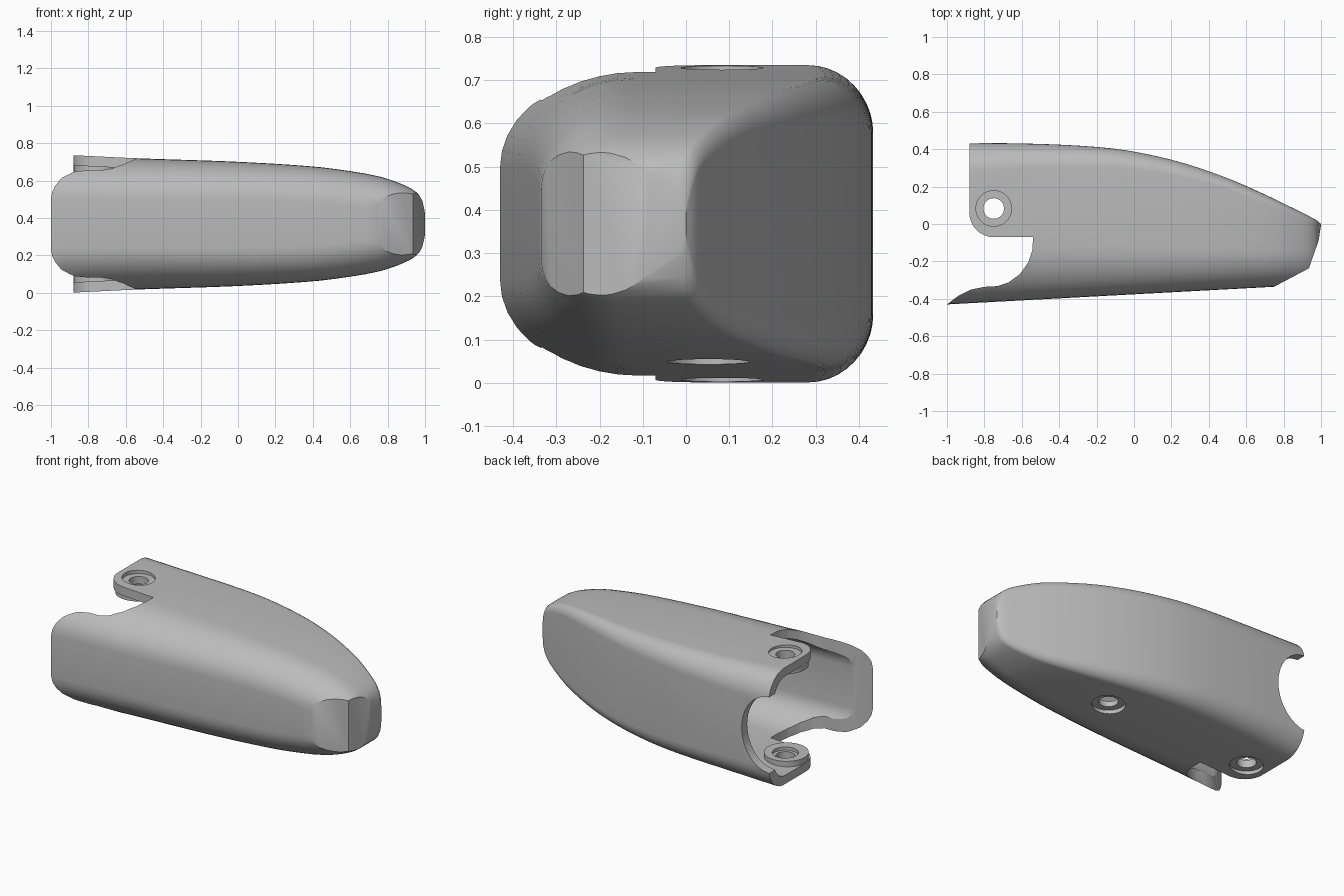
import bpy, bmesh, math
from mathutils import Vector

if "Cube" in bpy.data.objects:
    bpy.data.objects.remove(bpy.data.objects["Cube"], do_unlink=True)

grey = bpy.data.materials.new("plain_grey")
grey.use_nodes = True
grey.diffuse_color = (0.5, 0.5, 0.5, 1)
grey.node_tree.nodes["Principled BSDF"].inputs["Base Color"].default_value = (0.5, 0.5, 0.5, 1)

MID = 0.368      # mid height of the shell
WALL = 0.055     # shell thickness

# Outline keys along the length: (x, value)
BACK = [(-1, .435), (-.88, .434), (-.5, .428), (-.2, .412), (0, .387), (.25, .33),
        (.5, .245), (.7, .158), (.85, .085), (.93, .045), (.98, .018), (1, 0)]
HALF = [(-1, .371), (-.88, .367), (-.54, .351), (0, .332), (.4, .307), (.6, .282),
        (.75, .255), (.85, .223), (.92, .192), (.96, .163), (.985, .125), (1, .06)]


def sample(keys, x):
    """Smooth (Hermite) reading of a key list."""
    n = len(keys)
    i = 0
    while i < n - 2 and x > keys[i + 1][0]:
        i += 1

    def slope(k):
        a, b = keys[max(k - 1, 0)], keys[min(k + 1, n - 1)]
        return (b[1] - a[1]) / (b[0] - a[0])
    (x0, y0), (x1, y1) = keys[i], keys[i + 1]
    d = x1 - x0
    t = min(max((x - x0) / d, 0), 1)
    s = t * t * (3 - 2 * t)
    return (y0 + (y1 - y0) * s + d * slope(i) * t * (1 - t) ** 2
            - d * slope(i + 1) * t * t * (1 - t))


def section(x, inset=0, steps=10):
    """Rounded cross-section with wide front corners and tight back corners."""
    f = min(max((x + 1) / 2, 0), 1)
    hi = sample(BACK, x) - inset
    lo = -.43 + .054 * (x + 1) + inset
    h = sample(HALF, x) - inset
    front = (.33 - .15 * f - inset, min(.24 - .07 * f - inset, h * .9))
    back = (.16 - .13 * f - inset * .8, min(.17 - .13 * f - inset * .8, h * .9))
    corners = [(hi, 1, 1, back, 0), (lo, -1, 1, front, 1),
               (lo, -1, -1, front, 2), (hi, 1, -1, back, 3)]
    ring = []
    for edge, sy, sz, (ry, rz), quarter in corners:
        ry, rz = max(ry, .01), max(rz, .01)
        for k in range(steps + 1):
            a = (quarter + k / steps) * math.pi / 2
            ring.append((x, edge - sy * ry + ry * math.cos(a),
                         MID + sz * (h - rz) + rz * math.sin(a)))
    return ring


def make_object(name, bm):
    bmesh.ops.recalc_face_normals(bm, faces=bm.faces)
    mesh = bpy.data.meshes.new(name)
    bm.to_mesh(mesh)
    bm.free()
    ob = bpy.data.objects.new(name, mesh)
    bpy.context.collection.objects.link(ob)
    mesh.materials.append(grey)
    return ob


def loft(rings):
    bm = bmesh.new()
    rows = [[bm.verts.new(p) for p in r] for r in rings]
    n = len(rows[0])
    for a, b in zip(rows, rows[1:]):
        for i in range(n):
            j = (i + 1) % n
            bm.faces.new((a[i], a[j], b[j], b[i]))
    bm.faces.new(rows[0])
    bm.faces.new(rows[-1])
    return bm


def prism(points, z0, z1):
    return loft([[(x, y, z) for x, y in points] for z in (z0, z1)])


def circle(cx, cy, rx, ry=None, n=48):
    ry = ry or rx
    return [(cx + rx * math.cos(2 * math.pi * i / n), cy + ry * math.sin(2 * math.pi * i / n))
            for i in range(n)]


def slice_off(bm, a, b):
    """Cut along the upright plane through a and b, keeping the back-left side."""
    normal = Vector((b[1] - a[1], a[0] - b[0], 0))
    cut = bmesh.ops.bisect_plane(bm, geom=bm.verts[:] + bm.edges[:] + bm.faces[:],
                                 plane_co=(*a, 0), plane_no=normal, clear_outer=True)
    edges = [e for e in cut["geom_cut"] if isinstance(e, bmesh.types.BMEdge)]
    bmesh.ops.holes_fill(bm, edges=edges, sides=0)


def boolean(target, tool, operation="DIFFERENCE"):
    mod = target.modifiers.new(tool.name, "BOOLEAN")
    mod.operation, mod.object, mod.solver = operation, tool, "EXACT"
    bpy.context.view_layer.objects.active = target
    bpy.ops.object.modifier_apply(modifier=mod.name)
    bpy.data.objects.remove(tool, do_unlink=True)


# Tapered shell with a bevelled tip
xs = [-1 + .08 * i for i in range(23)] + [.8, .84, .88, .91, .935, .955, .97, .985, .995, 1]
body = loft([section(x) for x in xs])
slice_off(body, (.75, -.335), (.935, -.237))
slice_off(body, (.935, -.237), (.99, -.08))
slice_off(body, (.985, -.1), (1.001, 0))
shell = make_object("fingertip_shell", body)

# Hollow inside, open at the root
boolean(shell, make_object("hollow", loft([section(-1.1 + .07 * i, WALL) for i in range(22)])))

# Side opening that leaves the front flap and the rounded hinge tabs
HX, HY = -.75, .06
tab = [(HX - .13 * math.sin(i * math.pi / 20), HY - .13 * math.cos(i * math.pi / 20))
       for i in range(11)]
opening = [(-1.0, -.43), (-.94, -.385), (-.87, -.35), (-.8, -.336), (-.73, -.332),
           (-.67, -.312), (-.61, -.268), (-.565, -.205), (-.543, -.14), (-.54, -.07)]
boolean(shell, make_object("opening", prism(
    opening + tab + [(-.88, .6), (-1.2, .6), (-1.2, -.43)], -.2, 1)))

# Curved relief in the back wall
relief = loft([[(x, y, z) for x, z in circle(-.89, MID, .2, .24)] for y in (.25, .6)])
boolean(shell, make_object("relief", relief))

# Hinge bosses inside the tabs, with stepped pin holes
HY = .083
for sign in (1, -1):
    def span(a, b):
        return sorted((MID + sign * a, MID + sign * b))
    boolean(shell, make_object("boss", prism(circle(HX, HY - .01, .128), *span(.275, .34))), "UNION")
    boolean(shell, make_object("outer_step", prism(circle(HX, HY, .095), *span(.343, .5))))
    boolean(shell, make_object("inner_step", prism(circle(HX, HY, .075), *span(.2, .295))))
    boolean(shell, make_object("pin_hole", prism(circle(HX, HY, .055), *span(.2, .5))))

# Stepped hole in the underside
boolean(shell, make_object("under_step", prism(circle(.23, .052, .095), -.1, .068)))
boolean(shell, make_object("under_hole", prism(circle(.23, .052, .055), -.1, .2)))

# Smooth skin with crisp cut edges
bpy.ops.object.select_all(action="DESELECT")
shell.select_set(True)
bpy.context.view_layer.objects.active = shell
bpy.ops.object.shade_smooth_by_angle(angle=math.radians(28))
